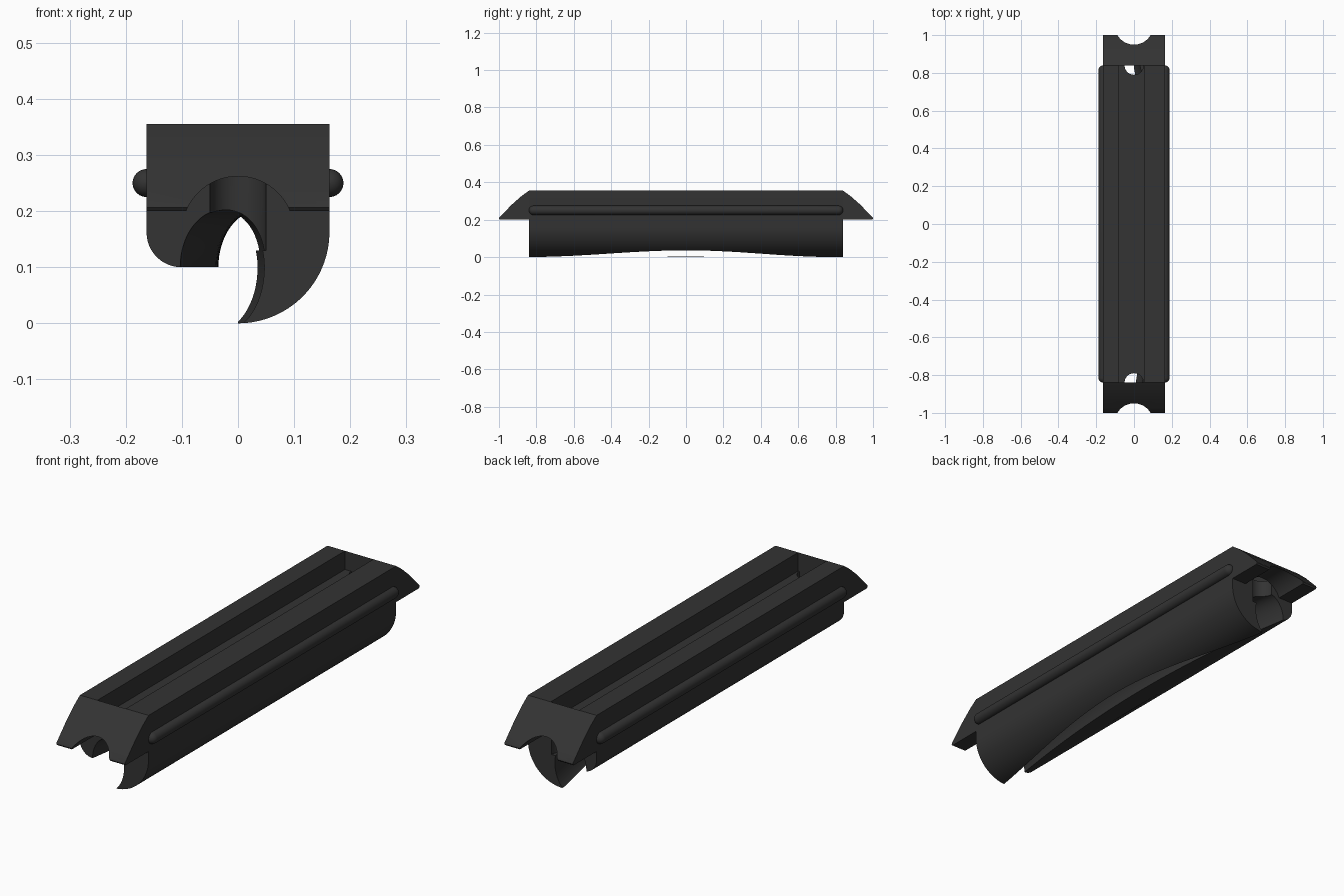
import bpy, bmesh
from math import pi, sin, cos, radians
from mathutils import Matrix

if "Cube" in bpy.data.objects:
    bpy.data.objects.remove(bpy.data.objects["Cube"])

mat = bpy.data.materials.new("dark_plastic")
mat.diffuse_color = (0.033, 0.033, 0.033, 1)
mat.use_nodes = True
mat.node_tree.nodes["Principled BSDF"].inputs["Base Color"].default_value = mat.diffuse_color


def finish(name, bm):
    bmesh.ops.recalc_face_normals(bm, faces=bm.faces)
    me = bpy.data.meshes.new(name)
    bm.to_mesh(me)
    bm.free()
    ob = bpy.data.objects.new(name, me)
    bpy.context.collection.objects.link(ob)
    me.materials.append(mat)
    return ob


def loft(name, rings):
    """Closed solid through a list of rings of 3D points."""
    bm = bmesh.new()
    vs = [[bm.verts.new(p) for p in r] for r in rings]
    n = len(rings[0])
    for a, b in zip(vs, vs[1:]):
        for i in range(n):
            j = (i + 1) % n
            bm.faces.new((a[i], a[j], b[j], b[i]))
    bm.faces.new(vs[0])
    bm.faces.new(vs[-1][::-1])
    return finish(name, bm)


def box(name, x0, x1, y0, y1, z0, z1):
    return loft(name, [[(x0, y, z0), (x1, y, z0), (x1, y, z1), (x0, y, z1)] for y in (y0, y1)])


def cylinder(name, r, depth, matrix):
    bm = bmesh.new()
    bmesh.ops.create_cone(bm, cap_ends=True, segments=64, radius1=r, radius2=r, depth=depth, matrix=matrix)
    return finish(name, bm)


def arc(cx, cz, r, a0, a1, n):
    return [(cx + r * cos(radians(a0 + (a1 - a0) * i / n)),
             cz + r * sin(radians(a0 + (a1 - a0) * i / n))) for i in range(n + 1)]


def cut(ob, cutters):
    for c in cutters:
        m = ob.modifiers.new("cut", 'BOOLEAN')
        m.operation, m.solver, m.object = 'DIFFERENCE', 'EXACT', c
        bpy.context.view_layer.objects.active = ob
        bpy.ops.object.modifier_apply(modifier=m.name)
        bpy.data.objects.remove(c)


def smooth(ob):
    bpy.ops.object.select_all(action='DESELECT')
    ob.select_set(True)
    bpy.context.view_layer.objects.active = ob
    bpy.ops.object.shade_smooth_by_angle(angle=radians(30))


W, L, TOP = 0.163, 0.84, 0.355

# hook-shaped body: short left wing, long curved right lip
section = [(-W, TOP)] + arc(-W + 0.062, 0.162, 0.062, 180, 270, 12) + [(0, 0.1)]
section += arc(0, W, W, -90, 0, 32) + [(W, TOP)]
body = loft("hook_body", [[(x, y, z) for x, z in section] for y in (-L, L)])

# bowed bore whose centre swings sideways along the length
rings = []
for k in range(41):
    y = -0.86 + 1.72 * k / 40
    t = y / L
    cx = 0.04 - (0.074 + 0.006 * t) * t * t
    rings.append([(cx + 0.075 * cos(a), y, 0.1 + (0.102 if sin(a) > 0 else 0.115) * sin(a))
                  for a in (2 * pi * i / 64 for i in range(64))])
bore = loft("bore_cutter", rings)

# top slot and the half-round notches at its ends
cutters = [bore, box("slot_cutter", -0.08, 0.055, -0.9, 0.9, 0.275, 0.5)]
for s in (-1, 1):
    cutters.append(cylinder("notch_cutter", 0.05, 0.3, Matrix.Translation((0, s * L, 0.28))))
cut(body, cutters)
smooth(body)

# sloping end caps with an arched opening underneath
slope = [(L, TOP), (0.88, 0.326), (0.93, 0.282), (0.975, 0.236), (0.998, 0.212),
         (1, 0.206), (0.995, 0.2), (L, 0.2)]
for s, side in ((-1, "front"), (1, "back")):
    cap = loft(side + "_cap", [[(x, s * y, z) for y, z in slope] for x in (-W, W)])
    tunnel = cylinder("tunnel_cutter", 0.1, 0.6,
                      Matrix.Translation((0, s, 0.162)) @ Matrix.Rotation(pi / 2, 4, 'X'))
    cut(cap, [tunnel])
    smooth(cap)

# round-ended beads along both sides
for s, side in ((-1, "left"), (1, "right")):
    r, rings = 0.025, []
    ends = [radians(a) for a in (2, 18, 36, 54, 72, 90)]
    stations = [(-L + r - r * cos(a), r * sin(a)) for a in ends]
    stations += [(-y, q) for y, q in reversed(stations)]
    for y, q in stations:
        rings.append([(s * W + q * cos(2 * pi * i / 24), y, 0.25 + q * sin(2 * pi * i / 24)) for i in range(24)])
    smooth(loft(side + "_bead", rings))
